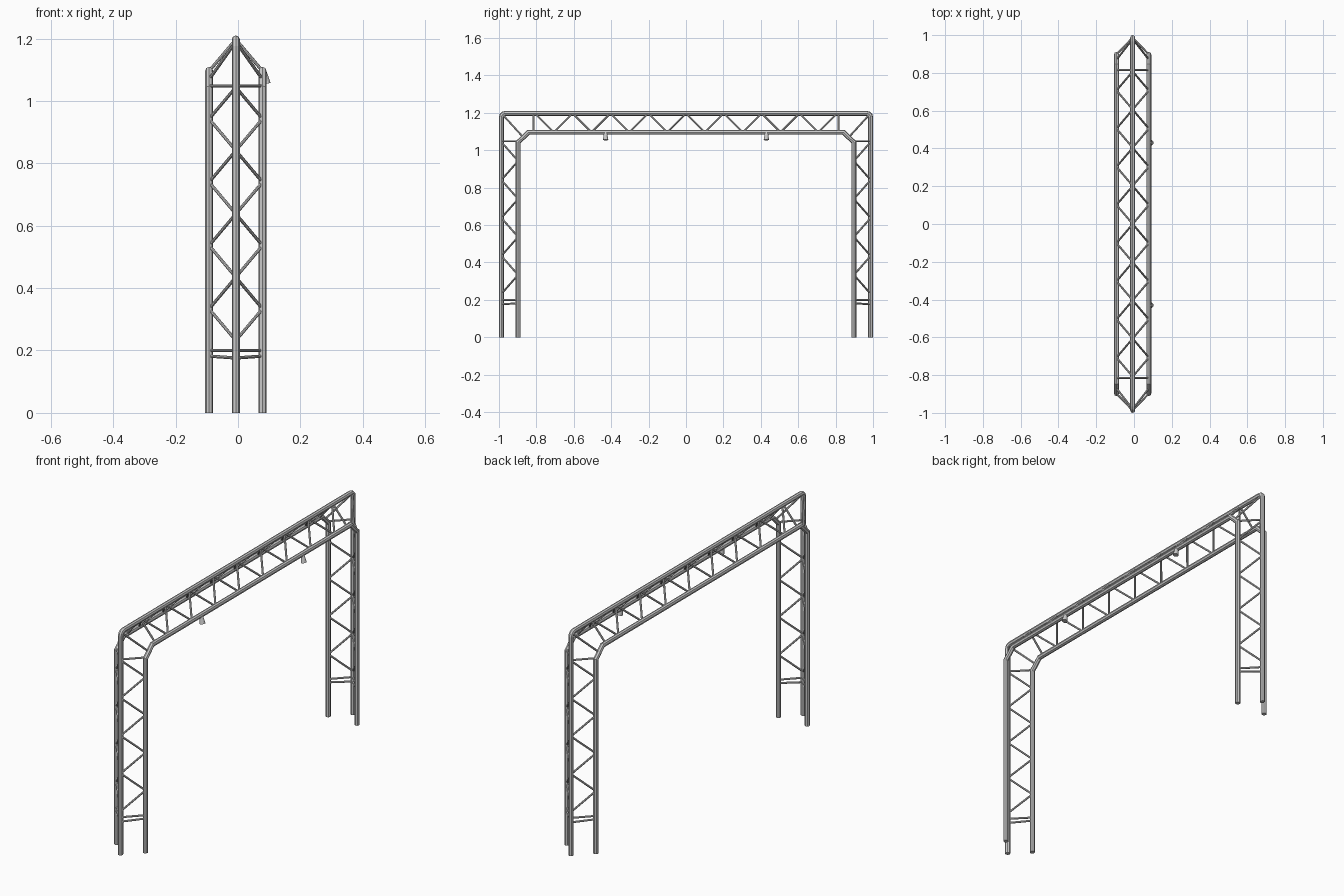
import bpy, bmesh, math
from mathutils import Vector

if "Cube" in bpy.data.objects:
    bpy.data.objects.remove(bpy.data.objects["Cube"])

CX, HALF = -0.007, 0.0855          # truss centre line and half width
OUT_Y, TOP_Z = 0.987, 1.197        # outer chord
IN_Y, LOW_Z = 0.898, 1.096         # inner chords
R, ROD = 0.013, 0.0052
SIDES = 8


def finish(name, bm):
    bmesh.ops.recalc_face_normals(bm, faces=bm.faces)
    me = bpy.data.meshes.new(name)
    bm.to_mesh(me)
    bm.free()
    ob = bpy.data.objects.new(name, me)
    bpy.context.collection.objects.link(ob)
    return ob


def sweep(name, x, path, r):
    """Tube with mitred corners along a path in the YZ plane."""
    bm = bmesh.new()
    pts = [Vector((x, y, z)) for y, z in path]
    rings = []
    for i, p in enumerate(pts):
        a = (p - pts[i - 1]).normalized() if i else None
        b = (pts[i + 1] - p).normalized() if i < len(pts) - 1 else None
        a, b = a or b, b or a
        t = (a + b).normalized()
        n = Vector((0, -t.z, t.y)) / t.dot(a)
        rings.append([bm.verts.new(p + Vector((1, 0, 0)) * r * math.cos(k * math.tau / SIDES)
                                   + n * r * math.sin(k * math.tau / SIDES)) for k in range(SIDES)])
    for q, s in zip(rings, rings[1:]):
        for k in range(SIDES):
            j = (k + 1) % SIDES
            bm.faces.new((q[k], q[j], s[j], s[k]))
    bm.faces.new(rings[0])
    bm.faces.new(rings[-1])
    return finish(name, bm)


def rod(bm, a, b, r1=ROD, r2=ROD, sides=SIDES):
    a, b = Vector(a), Vector(b)
    d = b - a
    m = d.to_track_quat('Z', 'Y').to_matrix().to_4x4()
    m.translation = (a + b) / 2
    bmesh.ops.create_cone(bm, cap_ends=True, segments=sides, radius1=r1, radius2=r2,
                          depth=d.length, matrix=m)


def portal(half):
    """Complete a half path by mirroring it across y = 0."""
    return [(-y, z) for y, z in half] + [(y, z) for y, z in reversed(half)]


# Main chords: one outer with rounded corners, two inner with chamfered corners
c = 0.022
arc = [(OUT_Y - c + c * math.cos(t), TOP_Z - c + c * math.sin(t))
       for t in (i * math.pi / 6 for i in range(4))]
sweep("outer_chord", CX, portal([(OUT_Y, 0)] + arc), R)
for s, side in ((-1, "left"), (1, "right")):
    sweep(f"inner_chord_{side}", CX + s * HALF,
          portal([(IN_Y, 0), (IN_Y, 1.042), (0.842, LOW_Z)]), R)

# Leg lattice, end rungs and corner braces
for e, end in ((-1, "front"), (1, "back")):
    bm = bmesh.new()
    for s in (-1, 1):
        sx = CX + s * HALF
        nodes = [((CX, e * OUT_Y) if i % 2 == 0 else (sx, e * IN_Y)) + (0.232 + i * 0.1015,)
                 for i in range(9)]
        for a, b in zip(nodes, nodes[1:]):
            rod(bm, a, b)
        for zo, zi in ((0.2, 0.2), (0.176, 0.182), (1.048, 1.048)):
            rod(bm, (CX, e * OUT_Y, zo), (sx, e * IN_Y, zi))
        rod(bm, (CX, e * (OUT_Y - 0.007), TOP_Z - 0.007), (sx, e * 0.87, 1.069))
        rod(bm, (CX, e * 0.815, TOP_Z), (sx, e * 0.815, LOW_Z))
    finish(f"{end}_leg_bracing", bm)

# Beam lattice
bm = bmesh.new()
for s in (-1, 1):
    nodes = [(CX if i % 2 == 0 else CX + s * HALF, -0.808 + i * 0.101,
              TOP_Z if i % 2 == 0 else LOW_Z) for i in range(17)]
    for a, b in zip(nodes, nodes[1:]):
        rod(bm, a, b)
finish("beam_bracing", bm)

# Two small tilted lamps under the right inner chord
for y, side in ((-0.43, "front"), (0.43, "back")):
    bm = bmesh.new()
    rod(bm, (0.090, y, 1.055), (0.082, y, 1.102), 0.0145, 0.007, 12)
    finish(f"{side}_lamp", bm)
